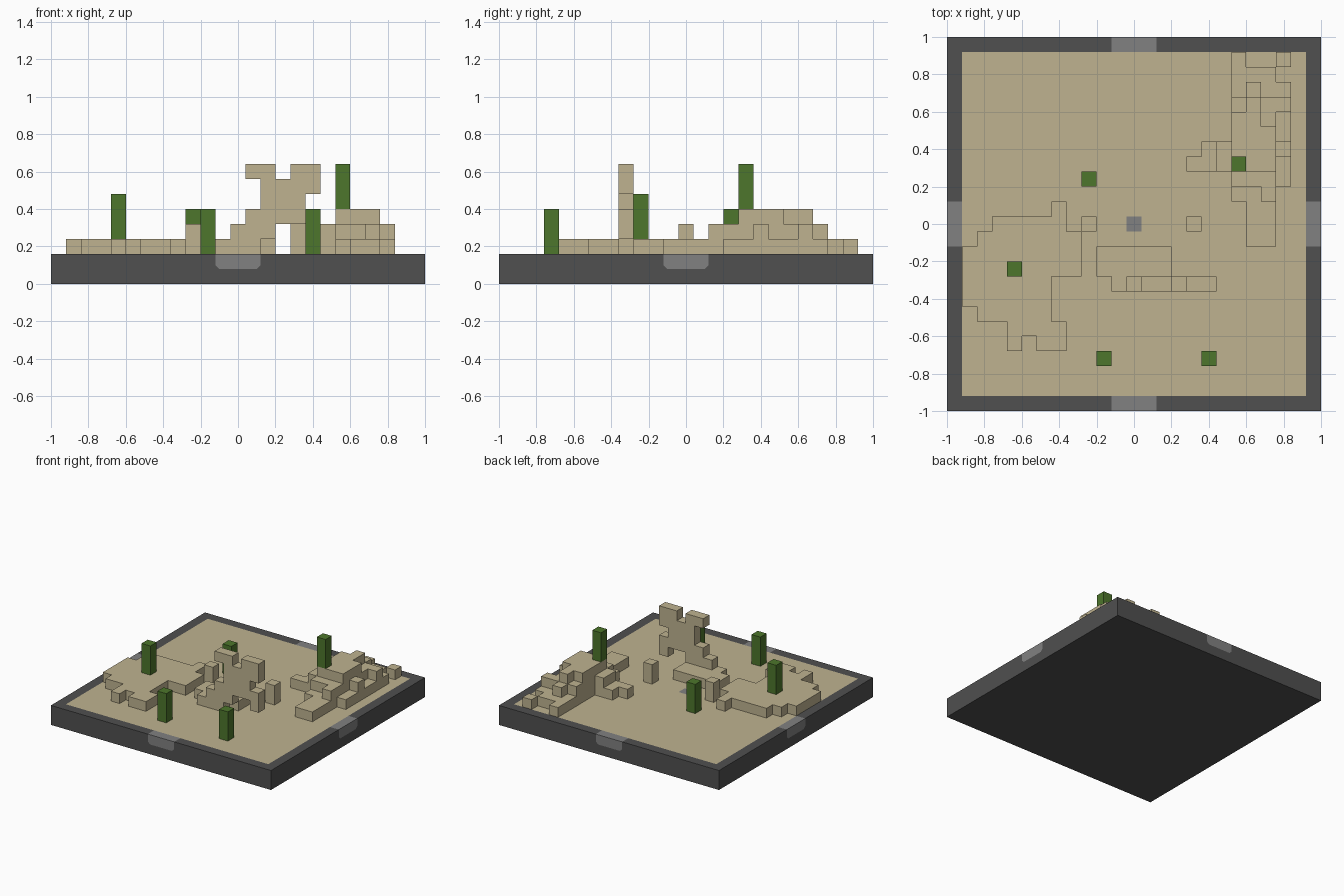
import bpy
import bmesh
from mathutils import Vector

CELL = 0.08
FLOOR = 0.16
AXES = [Vector(v) for v in ((1, 0, 0), (0, 1, 0), (0, 0, 1))]

cube = bpy.data.objects.get("Cube")
if cube:
    bpy.data.objects.remove(cube, do_unlink=True)


def material(name, r, g, b):
    mat = bpy.data.materials.new(name)
    mat.use_nodes = True
    mat.diffuse_color = (r, g, b, 1)
    bsdf = mat.node_tree.nodes["Principled BSDF"]
    bsdf.inputs["Base Color"].default_value = (r, g, b, 1)
    bsdf.inputs["Roughness"].default_value = 0.9
    return mat


SAND = material("sand", 0.52, 0.45, 0.28)
GREEN = material("cactus green", 0.075, 0.18, 0.025)
DARK = material("dark grey", 0.08, 0.08, 0.08)
GREY = material("light grey", 0.22, 0.22, 0.22)


def add_object(name, bm, *mats):
    mesh = bpy.data.meshes.new(name)
    bm.to_mesh(mesh)
    bm.free()
    for mat in mats:
        mesh.materials.append(mat)
    obj = bpy.data.objects.new(name, mesh)
    bpy.context.collection.objects.link(obj)
    return obj


def box_cells(x0, y0, x1, y1, height=1, base=0):
    return {(x, y, z) for x in range(x0, x1) for y in range(y0, y1)
            for z in range(base, base + height)}


def block_object(name, cells, mat):
    """Skin a set of grid cells with only its exposed faces."""
    bm = bmesh.new()
    for cell in cells:
        for a in range(3):
            for side in (0, 1):
                step = AXES[a] * (2 * side - 1)
                near = tuple(int(c + s) for c, s in zip(cell, step))
                if near in cells or near[2] < 0:
                    continue
                u, v = AXES[(a + 1) % 3], AXES[(a + 2) % 3]
                start = Vector(cell) + AXES[a] * side
                quad = [start, start + u, start + u + v, start + v]
                if not side:
                    quad.reverse()
                bm.faces.new([bm.verts.new(p * CELL + Vector((-1, -1, FLOOR))) for p in quad])
    bmesh.ops.remove_doubles(bm, verts=bm.verts, dist=CELL / 100)
    bmesh.ops.dissolve_limit(bm, angle_limit=0.01, verts=bm.verts, edges=bm.edges)
    return add_object(name, bm, mat)


def union(boxes, height=1):
    return set().union(*(box_cells(*b, height=height) for b in boxes))


# Base tray: cut slab, coloured by position
bm = bmesh.new()
bmesh.ops.create_cube(bm, size=1)
for v in bm.verts:
    v.co = Vector((v.co.x * 2, v.co.y * 2, (v.co.z + 0.5) * FLOOR))


def cut(co, normal):
    bmesh.ops.bisect_plane(bm, geom=bm.verts[:] + bm.edges[:] + bm.faces[:],
                           plane_co=co, plane_no=normal)


RIM, TAB, SPOT, CHAMFER = 1 - CELL, 0.12, 0.04, 0.02
for axis in AXES[:2]:
    for sign in (-1, 1):
        for d in (RIM, TAB, SPOT):
            cut(axis * d * sign, axis)
        cut(axis * CHAMFER * sign, axis * sign - AXES[2])
cut(AXES[2] * CELL, AXES[2])
for f in bm.faces:
    c = f.calc_center_median()
    ax, ay = abs(c.x), abs(c.y)
    near, far = min(ax, ay), max(ax, ay)
    if f.normal.z > 0.5 and far < RIM:
        f.material_index = 2 if far < SPOT else 1
    elif far > RIM and near < TAB and c.z > CELL and near - c.z < CHAMFER:
        f.material_index = 2
add_object("base_tray", bm, DARK, SAND, GREY)

# Low plateau, one cell high
block_object("plateau", union([
    (4, 4, 5, 5), (6, 4, 8, 5), (4, 5, 8, 6), (2, 6, 7, 7), (1, 7, 7, 9),
    (1, 9, 9, 11), (2, 11, 9, 12), (3, 12, 8, 13), (7, 13, 8, 14)]), SAND)

# Stepped ridge, in three tiers
top = [(19, 16, 22, 19), (19, 19, 21, 20), (20, 20, 21, 21)]
middle = [(21, 19, 22, 21), (19, 20, 20, 21), (20, 21, 21, 22), (22, 20, 23, 21),
          (22, 17, 23, 18), (18, 16, 19, 18), (19, 15, 22, 16), (21, 14, 22, 15)]
low = [(19, 21, 22, 23), (19, 23, 20, 24), (22, 23, 23, 24), (22, 21, 23, 22),
       (22, 15, 23, 17), (22, 18, 23, 20), (16, 16, 17, 17), (17, 16, 18, 18),
       (19, 14, 20, 15), (20, 11, 21, 15), (21, 11, 22, 14)]
block_object("stepped_ridge", union(top, 3) | union(middle, 2) | union(low), SAND)

# Broken arch, given as spans per level, with a slab behind it
levels = [[(11, 14)], [(12, 15), (17, 18)], [(13, 18)], [(14, 17)],
          [(14, 18)], [(13, 15), (16, 18)]]
arch = box_cells(10, 9, 15, 11)
for level, spans in enumerate(levels):
    for start, end in spans:
        arch |= box_cells(start, 8, end, 9, base=level)
block_object("rock_arch", arch, SAND)

# Pair of short rock pillars
for name, x in (("right_pillar", 9), ("left_pillar", 16)):
    block_object(name, box_cells(x, 12, x + 1, 13, height=2), SAND)

# Cacti, each three cells tall
for i, (x, y, base) in enumerate([(4, 9, 1), (9, 15, 0), (19, 16, 3), (10, 3, 0), (17, 3, 0)]):
    block_object(f"cactus_{i + 1}", box_cells(x, y, x + 1, y + 1, 3, base), GREEN)
